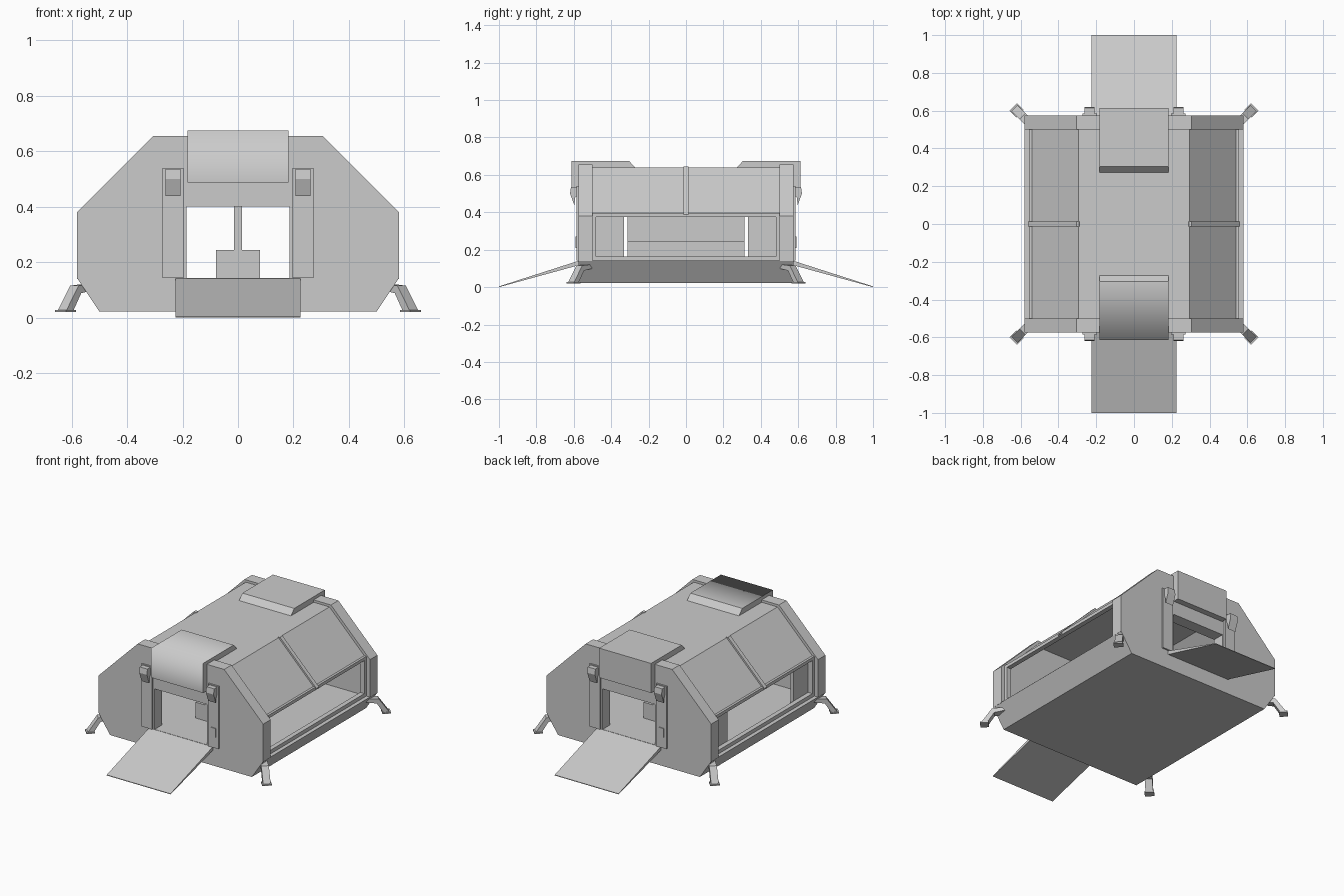
import bpy, bmesh, math
from mathutils import Matrix, Vector

if "Cube" in bpy.data.objects:
    bpy.data.objects.remove(bpy.data.objects["Cube"])

grey = bpy.data.materials.new("shelter_grey")
grey.diffuse_color = (0.6, 0.6, 0.6, 1)
grey.use_nodes = True
grey.node_tree.nodes["Principled BSDF"].inputs["Base Color"].default_value = grey.diffuse_color


def prism(name, pts, axis, a, b, matrix=None):
    """Extrude a 2D profile along x (y,z points), y (x,z points) or z (x,y points)."""
    def place(p, t):
        u, v = p
        return {"x": (t, u, v), "y": (u, t, v), "z": (u, v, t)}[axis]
    bm = bmesh.new()
    lo = [bm.verts.new(place(p, a)) for p in pts]
    hi = [bm.verts.new(place(p, b)) for p in pts]
    n = len(pts)
    bm.faces.new(lo)
    bm.faces.new(hi[::-1])
    for i in range(n):
        j = (i + 1) % n
        bm.faces.new((lo[i], lo[j], hi[j], hi[i]))
    if matrix:
        bm.transform(matrix)
    bmesh.ops.recalc_face_normals(bm, faces=bm.faces[:])
    me = bpy.data.meshes.new(name)
    bm.to_mesh(me)
    bm.free()
    me.materials.append(grey)
    ob = bpy.data.objects.new(name, me)
    bpy.context.collection.objects.link(ob)
    return ob


def box(name, x0, x1, y0, y1, z0, z1, matrix=None):
    return prism(name, [(x0, y0), (x1, y0), (x1, y1), (x0, y1)], "z", z0, z1, matrix)


def mirrored(half):
    """Complete a profile given from its right half."""
    return half + [(-x, z) for x, z in reversed(half)]


# Floor base with chamfered lower sides
prism("floor_base", mirrored([(0.5, 0.022), (0.58, 0.142)]), "y", -0.575, 0.575)

# Roof shell between the end walls
outer = [(0.555, 0.38), (0.295, 0.64)]
inner = [(0.525, 0.38), (0.282, 0.612)]
prism("roof_shell", outer + [(-x, z) for x, z in outer[::-1]]
      + [(-x, z) for x, z in inner] + inner[::-1], "y", -0.5, 0.5)

# Centre partition and bench
box("partition", -0.015, 0.015, -0.312, 0.312, 0.24, 0.615)
box("bench", -0.08, 0.08, -0.312, 0.312, 0.14, 0.243)

# Parts repeated at front and back
for side, turn in (("front", 0), ("back", math.pi)):
    m = Matrix.Rotation(turn, 4, "Z")
    # End wall with doorway
    prism(side + "_end_wall",
          mirrored([(0.185, 0.4), (0.185, 0.14), (0.58, 0.14), (0.58, 0.38), (0.305, 0.655)][::-1]),
          "y", -0.575, -0.5, m)
    # Folded hood above the door
    hood = prism(side + "_hood",
                 [(-0.572, 0.487), (-0.613, 0.487), (-0.613, 0.675), (-0.305, 0.675),
                  (-0.27, 0.638), (-0.572, 0.638)], "x", -0.183, 0.183, m)
    if side == "front":
        for p in hood.data.polygons:
            p.use_smooth = p.normal.z > 0.95 or p.normal.y < -0.95
    # Ramp
    prism(side + "_ramp", [(-0.57, 0.142), (-1.0, 0.004), (-1.0, 0.0), (-0.57, 0.118)],
          "x", -0.225, 0.225, m)
    # Door posts with lamps
    for s in (-1, 1):
        x0, x1 = sorted((s * 0.197, s * 0.272))
        box(side + "_door_post", x0, x1, -0.585, -0.57, 0.142, 0.54, m)
        prism(side + "_lamp", [(-0.58, 0.535), (-0.615, 0.535), (-0.62, 0.5), (-0.597, 0.438),
                               (-0.592, 0.48), (-0.58, 0.49)],
              "x", s * 0.208, s * 0.262, m)
    box(side + "_keypad", 0.215, 0.253, -0.59, -0.58, 0.21, 0.27, m)

# Window frames and roof ribs on both long sides
for side, turn in (("right", 0), ("left", math.pi)):
    m = Matrix.Rotation(turn, 4, "Z")
    box(side + "_window_sill", 0.525, 0.555, -0.5, 0.5, 0.14, 0.165, m)
    box(side + "_window_header", 0.525, 0.555, -0.5, 0.5, 0.375, 0.395, m)
    for y in (-0.5, 0.48):
        box(side + "_window_jamb", 0.525, 0.555, y, y + 0.02, 0.165, 0.375, m)
    prism(side + "_roof_rib", [(0.562, 0.38), (0.562, 0.388), (0.305, 0.645), (0.29, 0.642),
                               (0.282, 0.63), (0.535, 0.38)], "y", -0.013, 0.013, m)

# Inner wall panels on the left side
for y in (-0.5, 0.332):
    box("left_inner_panel", -0.525, -0.505, y, y + 0.168, 0.14, 0.385)

# Corner legs, each splayed out on its diagonal
for sx in (-1, 1):
    for sy in (-1, 1):
        m = (Matrix.Translation(Vector((sx * 0.53, sy * 0.51, 0)))
             @ Matrix.Rotation(math.atan2(sy, sx), 4, "Z"))
        prism("corner_leg", [(-0.02, 0.125), (0.085, 0.115), (0.148, 0.025), (0.112, 0.025),
                             (0.072, 0.088), (-0.02, 0.105)], "y", -0.022, 0.022, m)
        box("corner_foot", 0.105, 0.155, -0.028, 0.028, 0.02, 0.028, m)
